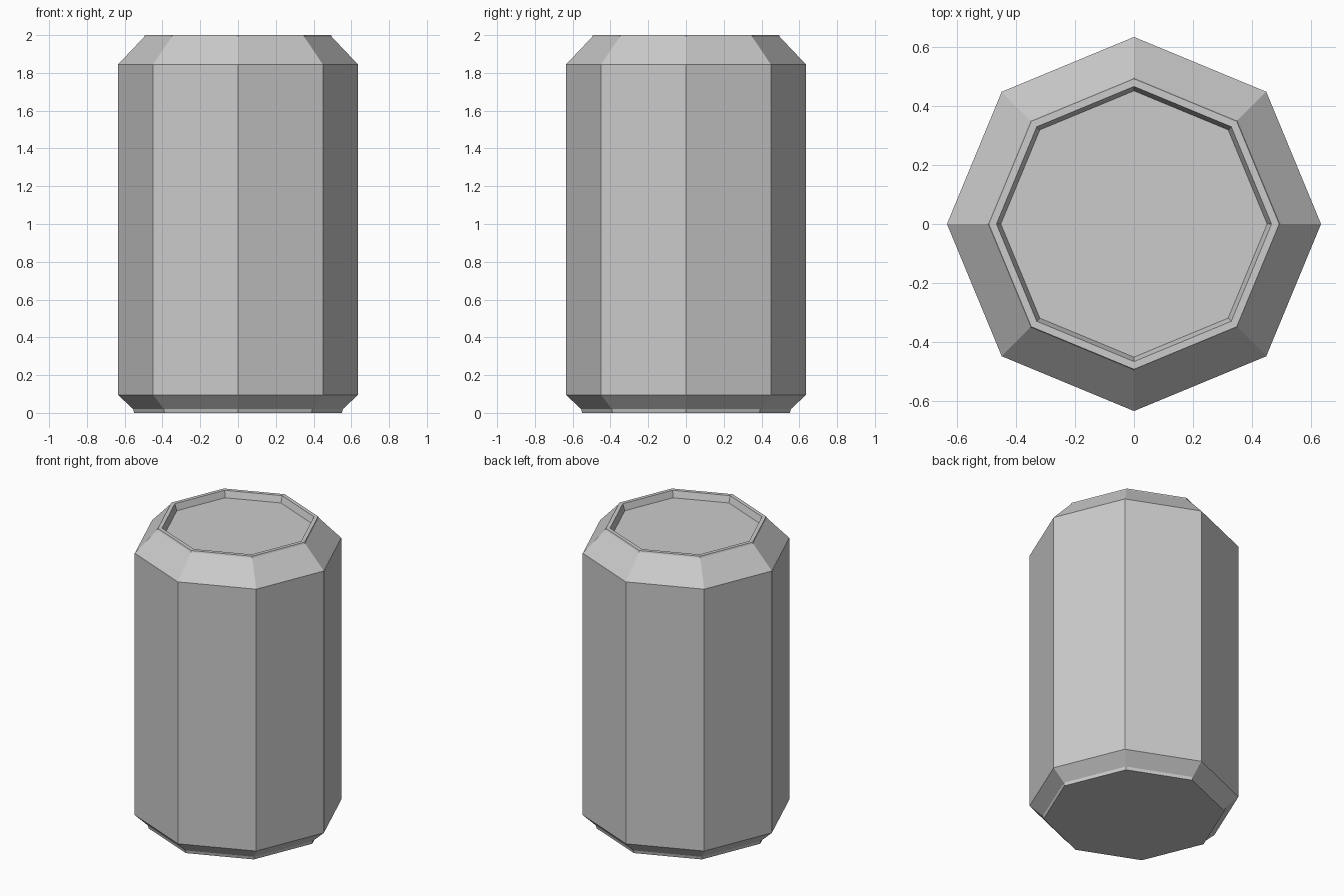
import bpy
import bmesh
from math import cos, sin, tau

SIDES = 8

cube = bpy.data.objects.get("Cube")
if cube:
    bpy.data.objects.remove(cube, do_unlink=True)

# Plain grey metal
metal = bpy.data.materials.new("grey_metal")
metal.use_nodes = True
grey = (0.6, 0.6, 0.6, 1)
metal.diffuse_color = grey
metal.node_tree.nodes["Principled BSDF"].inputs["Base Color"].default_value = grey

# Profile (radius, height): base foot, lower bevel, wall, shoulder, rim, sunken lid
profile = [(0.55, 0), (0.555, 0.02), (0.635, 0.095), (0.635, 1.845),
           (0.497, 1.99), (0.493, 2), (0.467, 2), (0.452, 1.957)]

bm = bmesh.new()
rings = [[bm.verts.new((r * cos(tau * i / SIDES), r * sin(tau * i / SIDES), z))
          for i in range(SIDES)] for r, z in profile]

# Flat bands between rings, closed by the base and the lid
for low, high in zip(rings, rings[1:]):
    for i in range(SIDES):
        j = (i + 1) % SIDES
        bm.faces.new((low[i], low[j], high[j], high[i]))
bm.faces.new(rings[0][::-1])
bm.faces.new(rings[-1])

mesh = bpy.data.meshes.new("can")
bm.to_mesh(mesh)
bm.free()
mesh.materials.append(metal)
can = bpy.data.objects.new("can", mesh)
bpy.context.collection.objects.link(can)
